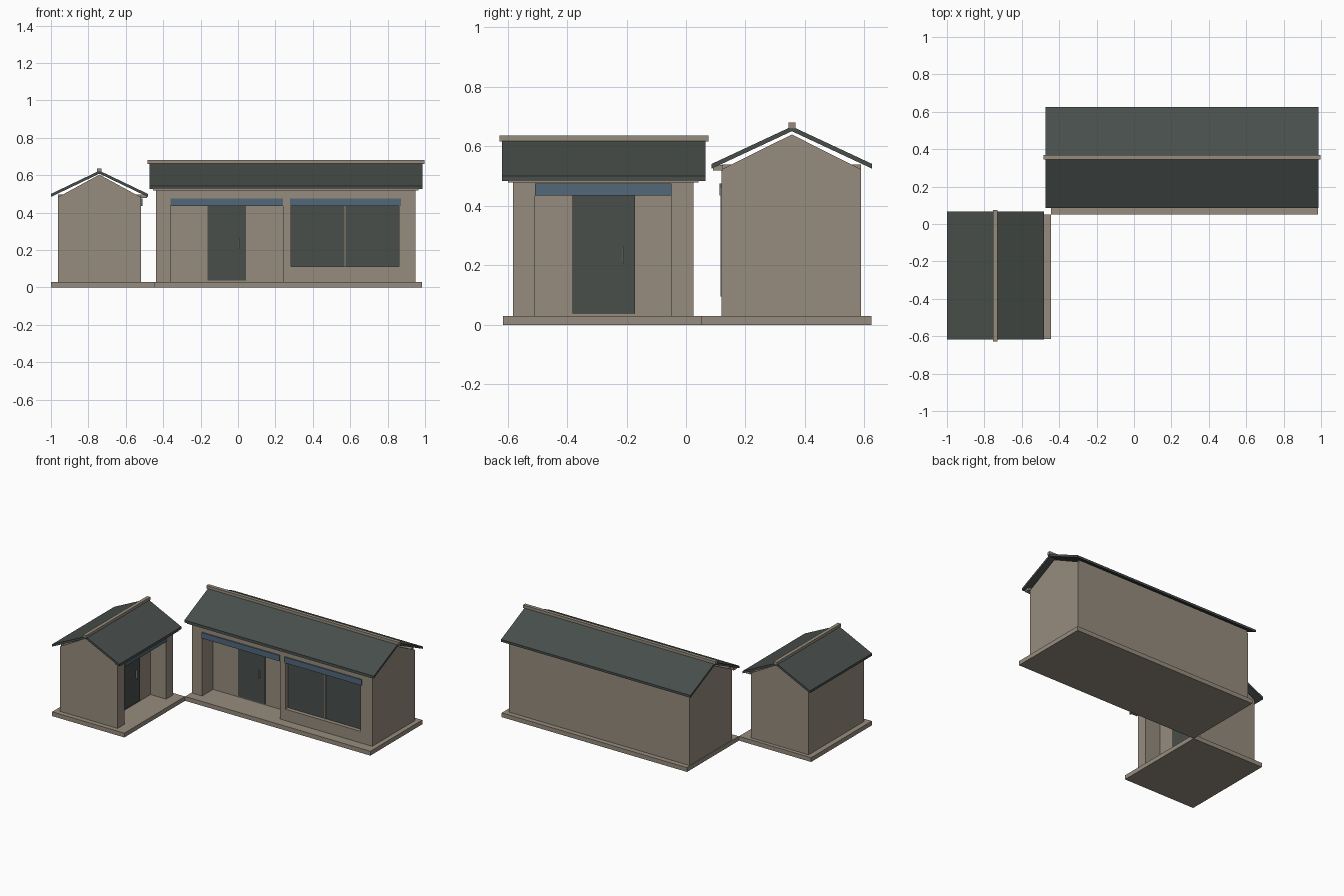
import bpy, bmesh
from mathutils import Matrix

if "Cube" in bpy.data.objects:
    bpy.data.objects.remove(bpy.data.objects["Cube"])


def material(name, r, g, b):
    m = bpy.data.materials.new(name)
    m.diffuse_color = (r, g, b, 1)
    m.use_nodes = True
    m.node_tree.nodes["Principled BSDF"].inputs["Base Color"].default_value = m.diffuse_color
    return m


STONE = material("warm stone", 0.305, 0.262, 0.205)
DARK = material("dark slate", 0.065, 0.077, 0.070)
BLUE = material("awning blue", 0.085, 0.135, 0.195)


def finish(name, bm, mat, frame):
    bmesh.ops.recalc_face_normals(bm, faces=bm.faces[:])
    me = bpy.data.meshes.new(name)
    bm.to_mesh(me)
    bm.free()
    me.transform(frame)
    if mat:
        me.materials.append(mat)
    ob = bpy.data.objects.new(name, me)
    bpy.context.collection.objects.link(ob)
    return ob


def prism(name, profile, x0, x1, mat, frame):
    """Extrude a (y, z) profile along x."""
    bm = bmesh.new()
    face = bm.faces.new([bm.verts.new((x0, y, z)) for y, z in profile])
    out = bmesh.ops.extrude_face_region(bm, geom=[face])["geom"]
    verts = [v for v in out if isinstance(v, bmesh.types.BMVert)]
    bmesh.ops.translate(bm, verts=verts, vec=(x1 - x0, 0, 0))
    return finish(name, bm, mat, frame)


def box(name, x0, x1, y0, y1, z0, z1, mat, frame):
    return prism(name, [(y0, z0), (y1, z0), (y1, z1), (y0, z1)], x0, x1, mat, frame)


def cut(ob, cutter):
    mod = ob.modifiers.new("cut", 'BOOLEAN')
    mod.operation = 'DIFFERENCE'
    mod.solver = 'EXACT'
    mod.object = cutter
    bpy.context.view_layer.objects.active = ob
    bpy.ops.object.modifier_apply(modifier=mod.name)
    bpy.data.objects.remove(cutter)


def building(tag, frame, base, wall, top, gable, roof, eave, apex, ridge,
             porch, door, handle_x, window=None):
    x0, x1, y0, y1 = wall
    mid = (roof[2] + roof[3]) / 2
    # plinth and walls
    box(tag + "_base", *base, 0, 0.03, STONE, frame)
    walls = box(tag + "_walls", *wall, 0.028, top, STONE, frame)
    # recessed porch
    depth = 0.12
    cut(walls, box("cutter", *porch, y0 - 0.1, y0 + depth, 0.01, 0.47, None, frame))
    # door, handle, awning
    box(tag + "_door", *door, y0 + depth - 0.006, y0 + depth + 0.003, 0.038, 0.46, DARK, frame)
    box(tag + "_door_handle", handle_x - 0.003, handle_x + 0.003, y0 + depth - 0.016,
        y0 + depth - 0.005, 0.207, 0.265, STONE, frame)
    box(tag + "_porch_awning", *porch, y0 - 0.008, y0 + 0.01, 0.435, 0.475, BLUE, frame)
    # shop window in a shallow reveal
    if window:
        w0, w1 = window
        for i, (d, m) in enumerate(((0.0, 0.03), (0.01, 0.03))):
            if i == 0:
                frame_ob = box(tag + "_window_frame", w0, w1, y0 - 0.004, y0 + 0.035,
                               0.096, 0.46, STONE, frame)
            cutter_target = frame_ob if i else walls
            cut(cutter_target, box("cutter", w0 + d, w1 - d, y0 - 0.1, y0 + m,
                                   0.096 + 1.6 * d, 0.455, None, frame))
        box(tag + "_window_glass", w0 + 0.01, w1 - 0.01, y0 + 0.024, y0 + 0.031,
            0.112, 0.455, DARK, frame)
        c = (w0 + w1) / 2
        box(tag + "_window_mullion", c - 0.003, c + 0.003, y0 + 0.019, y0 + 0.026,
            0.112, 0.455, STONE, frame)
        box(tag + "_window_awning", w0 + 0.004, w1, y0 - 0.008, y0 + 0.01,
            0.435, 0.475, BLUE, frame)
    # gable, ceiling plate and front eave board
    prism(tag + "_gable", [(y0, top), (y1, top), (mid, gable)], x0, x1, STONE, frame)
    box(tag + "_ceiling_plate", x0 + 0.01, x1 - 0.01, y0, y1, top - 0.01, top + 0.016, STONE, frame)
    box(tag + "_eave_board", x0 - 0.016, x1 + 0.016, roof[2] + 0.004, y0 + 0.005,
        top - 0.004, eave - 0.004, STONE, frame)
    # pitched roof and ridge cap
    t = 0.016
    prism(tag + "_roof", [(roof[2], eave), (mid, apex), (roof[3], eave), (roof[3], eave - t),
                          (mid, apex - t), (roof[2], eave - t)], roof[0], roof[1], DARK, frame)
    box(tag + "_ridge_cap", *ridge, mid - 0.012, mid + 0.012, apex - 0.008, apex + 0.013, STONE, frame)


# long shop facing the front
building("shop", Matrix.Identity(4),
         base=(-0.444, 0.983, 0.052, 0.623), wall=(-0.439, 0.95, 0.12, 0.588),
         top=0.523, gable=0.64, roof=(-0.473, 0.986, 0.086, 0.626), eave=0.541, apex=0.667,
         ridge=(-0.484, 0.997), porch=(-0.36, 0.241), door=(-0.164, 0.044),
         handle_x=0.004, window=(0.273, 0.872))

# small hut turned to face the right side
building("hut", Matrix.Rotation(1.5707963, 4, 'Z'),
         base=(-0.616, 0.052, 0.444, 1.0), wall=(-0.582, 0.026, 0.519, 0.963),
         top=0.482, gable=0.603, roof=(-0.618, 0.066, 0.482, 1.0), eave=0.5, apex=0.624,
         ridge=(-0.628, 0.076), porch=(-0.508, -0.049), door=(-0.382, -0.172),
         handle_x=-0.213)
